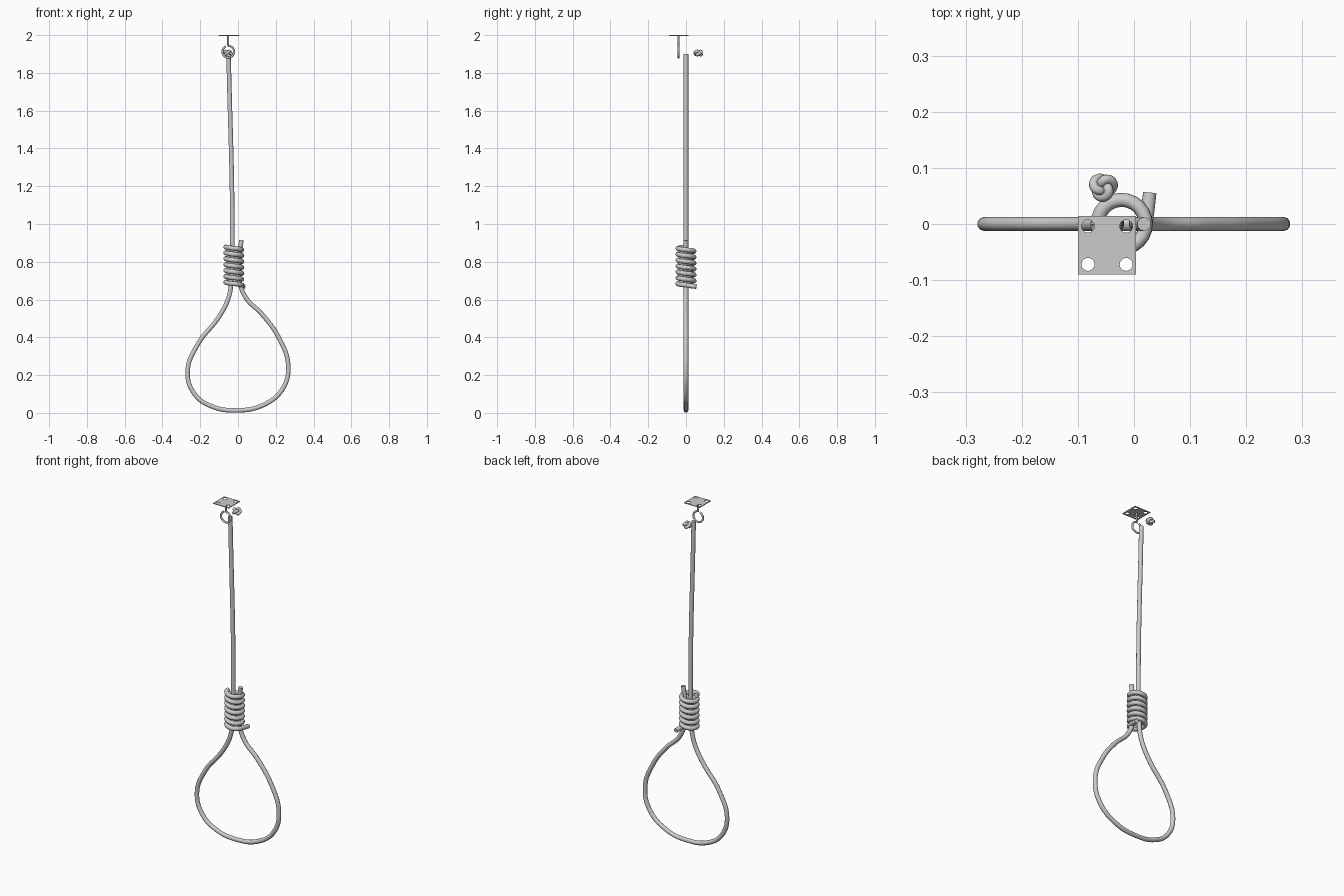
import bpy
from math import sin, cos, pi, radians

if "Cube" in bpy.data.objects:
    bpy.data.objects.remove(bpy.data.objects["Cube"])


def finish(obj):
    # convert a curve object to a mesh, smooth with sharp edges kept
    bpy.context.collection.objects.link(obj)
    bpy.ops.object.select_all(action='DESELECT')
    obj.select_set(True)
    bpy.context.view_layer.objects.active = obj
    bpy.ops.object.convert(target='MESH')
    bpy.ops.object.shade_smooth_by_angle(angle=radians(40))
    return bpy.context.object


def tube(name, pts, radius, smooth=False, cyclic=False, res=8):
    cu = bpy.data.curves.new(name, 'CURVE')
    cu.dimensions = '3D'
    cu.bevel_depth = radius
    cu.bevel_resolution = 3
    cu.use_fill_caps = True
    cu.resolution_u = res
    if smooth:
        sp = cu.splines.new('BEZIER')
        sp.bezier_points.add(len(pts) - 1)
        for bp, p in zip(sp.bezier_points, pts):
            bp.co = p
            bp.handle_left_type = bp.handle_right_type = 'AUTO'
    else:
        sp = cu.splines.new('POLY')
        sp.points.add(len(pts) - 1)
        for q, p in zip(sp.points, pts):
            q.co = (*p, 1)
    sp.use_cyclic_u = cyclic
    return finish(bpy.data.objects.new(name, cu))


R = 0.0125

# hanging line and loop: one continuous rope in the XZ plane
path = [(-0.05, 1.9), (-0.03, 0.92), (-0.035, 0.70), (-0.05, 0.61), (-0.1, 0.51),
        (-0.215, 0.36), (-0.267, 0.215), (-0.23, 0.1), (-0.14, 0.035), (-0.01, 0.0135),
        (0.13, 0.04), (0.235, 0.125), (0.266, 0.25), (0.215, 0.40), (0.125, 0.525),
        (0.045, 0.605), (0.01, 0.69), (0.006, 0.82), (0.018, 0.915)]
tube("rope_loop", [(x, 0, z) for x, z in path], R, smooth=True)

# wrapped coil around both strands, with a short straight tail at the bottom
turns, steps = 6.5, 24
n = int(turns * steps)
coil = []
for i in range(n + 1):
    a = pi + 2 * pi * i / steps
    coil.append((-0.022 + 0.043 * cos(a), 0.043 * sin(a), 0.879 - 0.203 * i / n))
coil += [(0.024, 0.02, 0.673), (0.028, 0.055, 0.669)]
tube("rope_coil", coil, R)

# small knot at the rope end
knot = []
for i in range(72):
    t = 2 * pi * i / 72
    r = 0.0062 * (2 + cos(3 * t))
    knot.append((-0.055 + r * cos(2 * t + 0.4), 0.066 + r * sin(2 * t + 0.4),
                 1.905 + 0.0095 * sin(3 * t)))
tube("end_knot", knot, 0.0085, cyclic=True)

# ceiling hook: stem curling into an open ring
hx, hy, hz, hr = -0.052, -0.039, 1.912, 0.031
hook = [(hx, hy, 1.997), (hx, hy, 1.955)]
for i in range(33):
    a = radians(90 - 335 * i / 32)
    hook.append((hx + hr * cos(a), hy, hz + hr * sin(a)))
tube("ceiling_hook", hook, 0.0055)

# mounting plate with four screw holes
cu = bpy.data.curves.new("mounting_plate", 'CURVE')
cu.dimensions = '2D'
cu.fill_mode = 'BOTH'
cu.extrude = 0.002


def outline(pts):
    sp = cu.splines.new('POLY')
    sp.points.add(len(pts) - 1)
    for q, p in zip(sp.points, pts):
        q.co = (p[0], p[1], 0, 1)
    sp.use_cyclic_u = True


h = 0.052
outline([(-h, -h), (h, -h), (h, h), (-h, h)])
for sx in (-1, 1):
    for sy in (-1, 1):
        outline([(0.034 * sx + 0.0115 * cos(2 * pi * k / 24),
                  0.034 * sy + 0.0115 * sin(2 * pi * k / 24)) for k in range(24)])
plate = bpy.data.objects.new("mounting_plate", cu)
plate.location = (-0.048, -0.038, 1.998)
finish(plate)
